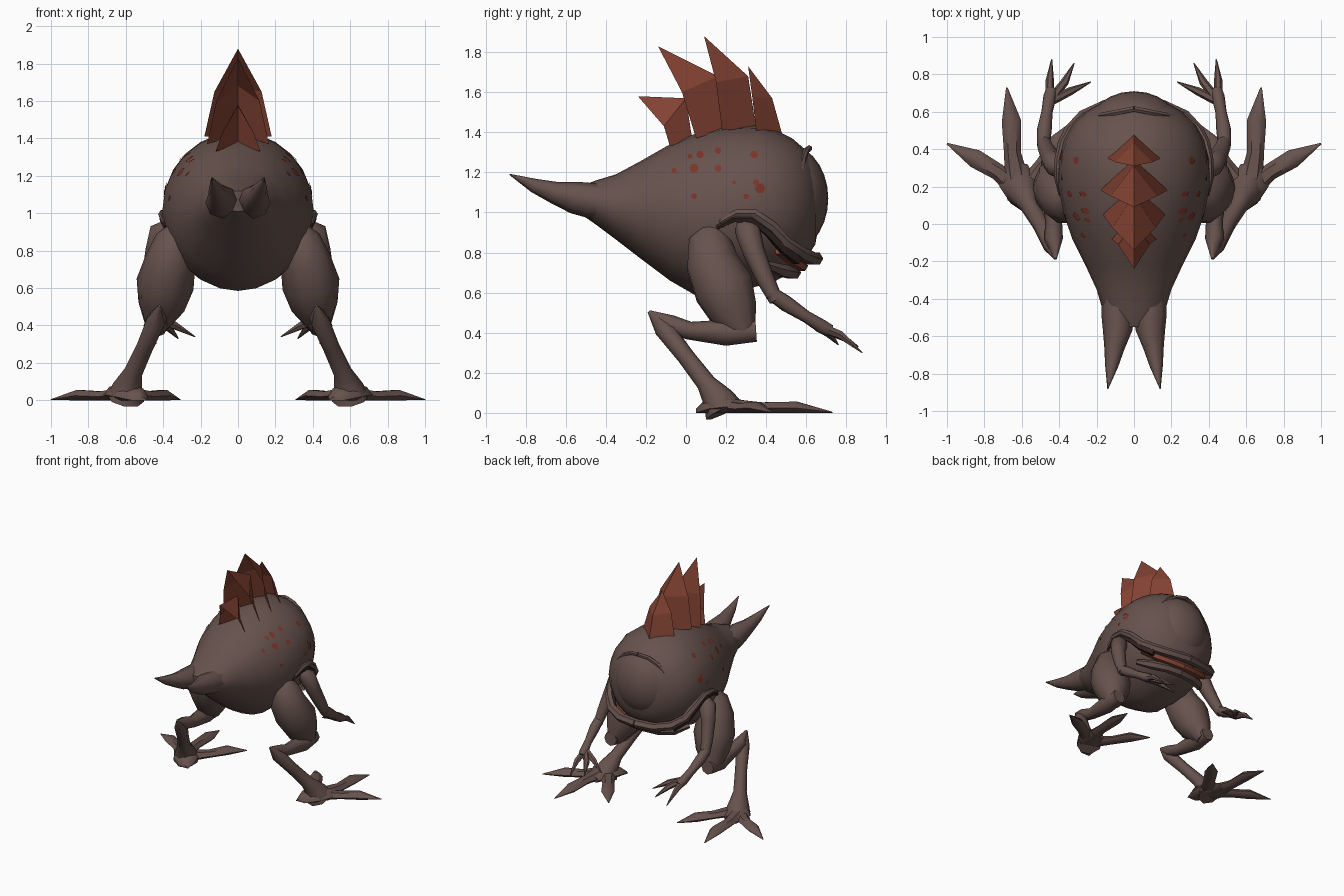
import bpy, bmesh, math
from mathutils import Vector
from mathutils.bvhtree import BVHTree

default_cube = bpy.data.objects.get("Cube")
if default_cube:
    bpy.data.objects.remove(default_cube, do_unlink=True)

X, Y, Z = Vector((1, 0, 0)), Vector((0, 1, 0)), Vector((0, 0, 1))


def material(name, red, green, blue):
    mat = bpy.data.materials.new(name)
    mat.use_nodes = True
    mat.diffuse_color = (red, green, blue, 1)
    mat.node_tree.nodes["Principled BSDF"].inputs["Base Color"].default_value = (red, green, blue, 1)
    return mat


skin = material("brown skin", 0.135, 0.085, 0.075)
fin_red = material("rust fin", 0.23, 0.055, 0.033)
spot_red = material("red spot", 0.2, 0.035, 0.022)
mouth_red = material("mouth red", 0.25, 0.065, 0.04)
gap_dark = material("dark mouth fold", 0.035, 0.02, 0.018)


def finish(name, bm, mat, mirror=False, angle=50):
    bmesh.ops.recalc_face_normals(bm, faces=bm.faces)
    mesh = bpy.data.meshes.new(name)
    bm.to_mesh(mesh)
    bm.free()
    mesh.materials.append(mat)
    obj = bpy.data.objects.new(name, mesh)
    bpy.context.collection.objects.link(obj)
    bpy.ops.object.select_all(action="DESELECT")
    obj.select_set(True)
    bpy.context.view_layer.objects.active = obj
    if angle:
        bpy.ops.object.shade_smooth_by_angle(angle=math.radians(angle))
    if mirror:
        obj.modifiers.new("Mirror", "MIRROR")
    return obj


def loft(name, path, mat=skin, ref=Z, sides=8, flat=1.0, axis=None, mirror=True, floor=False):
    """Skin elliptical rings along (x, y, z, side radius[, up radius]) stations."""
    bm = bmesh.new()
    centres = [Vector(station[:3]) for station in path]
    rings = []
    for i, station in enumerate(path):
        before, after = centres[max(i - 1, 0)], centres[min(i + 1, len(path) - 1)]
        tangent = axis or (after - before).normalized()
        side = tangent.cross(ref).normalized()
        up = side.cross(tangent)
        wide = station[3]
        tall = station[4] if len(station) > 4 else wide * flat
        ring = []
        for k in range(sides):
            turn = math.tau * k / sides
            co = centres[i] + side * wide * math.cos(turn) + up * tall * math.sin(turn)
            if floor:
                co.z = max(co.z, 0)
            ring.append(bm.verts.new(co))
        rings.append(ring)
    for low, high in zip(rings, rings[1:]):
        for k in range(sides):
            n = (k + 1) % sides
            bm.faces.new((low[k], low[n], high[n], high[k]))
    bm.faces.new(rings[0])
    bm.faces.new(rings[-1])
    return finish(name, bm, mat, mirror)


# Body: (y, top, bottom, half width) stations from tail to face
stations = [(-.55, 1.12, 1.01, .08), (-.45, 1.16, .94, .17), (-.35, 1.19, .865, .2),
            (-.22, 1.26, .765, .26), (-.08, 1.34, .66, .33), (.05, 1.395, .585, .375),
            (.2, 1.43, .59, .405), (.35, 1.435, .63, .4), (.45, 1.41, .66, .375),
            (.53, 1.37, .705, .33), (.6, 1.31, .77, .26), (.645, 1.24, .84, .18),
            (.665, 1.13, .95, .07)]
body = loft("body", [(0, y, (top + low) / 2, wide, (top - low) / 2) for y, top, low, wide in stations],
            sides=24, axis=Y, mirror=False)

# Forked tail
loft("tail_forks", [(.085, -.36, 1.05, .09), (.087, -.48, 1.06, .088), (.088, -.56, 1.075, .08),
                    (.105, -.66, 1.1, .055), (.12, -.76, 1.135, .035), (.14, -.88, 1.19, .003)])

# Great closed eye with its brow fold
bm = bmesh.new()
bmesh.ops.create_uvsphere(bm, u_segments=24, v_segments=14, radius=1)
for v in bm.verts:
    v.co = Vector((v.co.x * .25, .505 + v.co.y * .205, 1.07 + v.co.z * .27))
finish("eye", bm, skin)
brow = []
for step in range(7):
    turn = math.radians(90 - 18 * step)
    brow.append((.25 * math.cos(turn), .615 - .05 * math.cos(turn), 1.07 + .25 * math.sin(turn), .016))
loft("brow_fold", brow, ref=Y, sides=6)

# Mouth: upper lip, dark fold beneath it, red inner lip and lower jaw
lip = [(.395, .17, .95, .012), (.405, .25, .995, .022), (.4, .34, .995, .026), (.38, .43, .93, .028),
       (.345, .5, .85, .03), (.27, .575, .795, .035), (.15, .63, .77, .035), (0, .65, .77, .035)]
loft("upper_lip", lip, sides=6)
loft("mouth_fold", [(x * .985, y - .015, z - .025, r) for x, y, z, r in lip[:6]], gap_dark, sides=6)
loft("inner_mouth", [(.31, .46, .81, .02), (.22, .53, .765, .03), (.1, .57, .74, .03),
                     (0, .58, .735, .03)], mouth_red, sides=6)
loft("lower_jaw", [(.31, .4, .74, .02), (.23, .48, .71, .035), (.12, .53, .7, .035),
                   (0, .54, .7, .035)], sides=6)

# Back fins: folded sheets (ridge base, ridge middle, tip, side middle, side base as y, z; half width)
fins = {
    "fin_rear": ((.03, 1.37), (0, 1.57), (-.24, 1.58), (-.11, 1.43), (-.08, 1.33), .12),
    "fin_mid_rear": ((.21, 1.42), (.16, 1.68), (-.14, 1.83), (-.02, 1.6), (.05, 1.37), .165),
    "fin_mid_front": ((.35, 1.42), (.31, 1.68), (.09, 1.88), (.15, 1.65), (.18, 1.41), .18),
    "fin_front": ((.48, 1.39), (.43, 1.57), (.31, 1.73), (.33, 1.58), (.35, 1.41), .14),
}
for name, (base, middle, tip, edge, foot, wide) in fins.items():
    bm = bmesh.new()
    b, m, t = [bm.verts.new((0, *p)) for p in (base, middle, tip)]
    for sign in (-1, 1):
        e = bm.verts.new((sign * wide * .7, *edge))
        f = bm.verts.new((sign * wide, *foot))
        bm.faces.new((b, f, e, m))
        bm.faces.new((m, e, t))
    finish(name, bm, fin_red, angle=0)

# Spots: thin patches laid on the flanks (y, z, radius)
flank = BVHTree.FromPolygons([v.co for v in body.data.vertices],
                             [p.vertices for p in body.data.polygons])
spots = [(.02, 1.28, .013), (.07, 1.29, .02), (.16, 1.31, .017), (.34, 1.29, .02), (-.06, 1.21, .014),
         (.04, 1.22, .024), (.16, 1.22, .018), (.24, 1.15, .01), (.37, 1.12, .027), (.35, 1.15, .016),
         (.3, 1.08, .015), (.04, 1.08, .016)]
bm = bmesh.new()
for y, z, radius in spots:
    corners = []
    for k in range(6):
        turn = math.tau * k / 6
        start = Vector((2, y + radius * math.cos(turn), z + radius * math.sin(turn)))
        hit, normal, _, _ = flank.ray_cast(start, -X)
        corners.append(bm.verts.new(hit + X * .006))
    bm.faces.new(corners)
finish("flank_spots", bm, spot_red, mirror=True, angle=0)

# Legs: heavy thigh, shin running back to the hock, then down to the ankle
loft("thighs", [(.31, .13, .92, .06), (.33, .12, .86, .11), (.36, .13, .75, .135), (.39, .19, .62, .155),
                (.41, .24, .5, .125), (.44, .3, .38, .055)], ref=Y, sides=10)
loft("shins", [(.44, .35, .41, .055), (.44, .2, .4, .065), (.43, .02, .41, .045),
               (.43, -.08, .44, .05), (.42, -.185, .505, .008)])
loft("lower_legs", [(.42, -.185, .505, .008), (.44, -.11, .42, .05), (.5, 0, .28, .045),
                    (.56, .1, .15, .05), (.59, .16, .07, .08), (.6, .19, .01, .1)], ref=Y)

# Feet: flat pad and three tapered toes
loft("foot_pads", [(.53, .05, .0, .04, .02), (.57, .11, .02, .09, .06), (.61, .2, .03, .11, .06),
                   (.63, .32, .02, .06, .03)], floor=True, axis=Y)
toes = {
    "outer_toes": [(.6, .17, .03, .06), (.73, .28, .02, .045), (.85, .35, .025, .05), (1, .43, .003, .004)],
    "middle_toes": [(.62, .2, .03, .07), (.65, .38, .025, .045), (.655, .55, .025, .052), (.68, .73, .003, .004)],
    "inner_toes": [(.58, .18, .03, .06), (.48, .32, .02, .045), (.4, .44, .025, .05), (.31, .56, .003, .004)],
}
for name, path in toes.items():
    loft(name, path, flat=.7, sides=6, floor=True)

# Arms and three-fingered hands
loft("upper_arms", [(.37, .28, .93, .04), (.41, .31, .9, .065), (.44, .34, .8, .055),
                    (.47, .4, .66, .045), (.485, .45, .56, .035)], ref=Y)
loft("forearms", [(.485, .42, .6, .035), (.48, .5, .545, .04), (.465, .6, .48, .03),
                  (.45, .68, .43, .035), (.44, .72, .41, .03)])
fingers = {
    "outer_fingers": [(.45, .67, .43, .025), (.45, .77, .39, .022), (.44, .88, .3, .003)],
    "middle_fingers": [(.44, .67, .43, .025), (.37, .76, .39, .022), (.32, .86, .33, .003)],
    "inner_fingers": [(.44, .66, .43, .025), (.34, .71, .4, .022), (.23, .76, .34, .003)],
}
for name, path in fingers.items():
    loft(name, path, sides=6)
